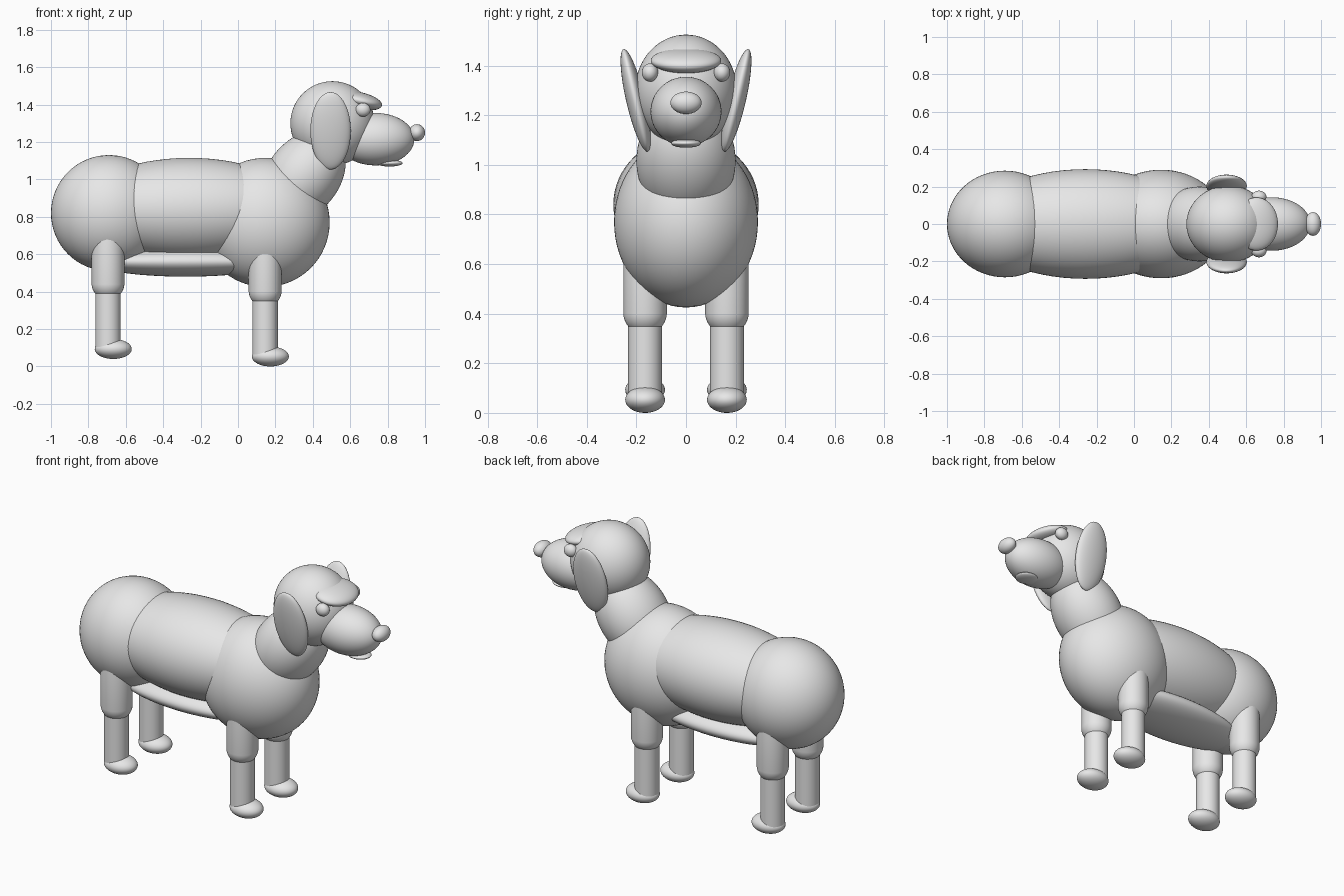
import bpy
import math
from mathutils import Vector

cube = bpy.data.objects.get("Cube")
if cube:
    bpy.data.objects.remove(cube, do_unlink=True)

GREY = (0.8, 0.8, 0.8, 1)
grey = bpy.data.materials.new("plain_grey")
grey.use_nodes = True
grey.diffuse_color = GREY
for node in grey.node_tree.nodes:
    if node.type == "BSDF_PRINCIPLED":
        node.inputs["Base Color"].default_value = GREY


def finish(name):
    obj = bpy.context.object
    obj.name = name
    obj.data.materials.append(grey)
    bpy.ops.object.shade_smooth_by_angle(angle=math.radians(40))
    return obj


def ellipsoid(name, centre, radii, rotation=(0, 0, 0)):
    bpy.ops.mesh.primitive_uv_sphere_add(segments=64, ring_count=32, location=centre, rotation=rotation)
    bpy.context.object.scale = radii
    return finish(name)


def capsule(name, centre, radius, bottom, top):
    # A sphere whose upper half is raised to form a straight-sided limb
    bpy.ops.mesh.primitive_uv_sphere_add(segments=48, ring_count=25, radius=radius,
                                         location=(centre[0], centre[1], bottom + radius))
    for v in bpy.context.object.data.vertices:
        if v.co.z > 0:
            v.co.z += top - bottom - 2 * radius
    return finish(name)


def cylinder(name, centre, radius, bottom, top):
    bpy.ops.mesh.primitive_cylinder_add(vertices=48, radius=radius, depth=top - bottom,
                                        location=(centre[0], centre[1], (bottom + top) / 2))
    return finish(name)


# Body
ellipsoid("rump", (-0.69, 0, 0.82), (0.31, 0.285, 0.31))
ellipsoid("torso", (-0.26, 0, 0.84), (0.6, 0.293, 0.275))
ellipsoid("belly", (-0.28, 0, 0.56), (0.5, 0.2, 0.08))
ellipsoid("chest", (0.145, 0, 0.77), (0.345, 0.29, 0.345))
ellipsoid("neck", (0.35, 0, 1.017), (0.195, 0.2, 0.27), (0, 0.657, 0))

# Head and face
ellipsoid("head", (0.505, 0, 1.3), (0.225, 0.205, 0.225))
ellipsoid("muzzle", (0.735, 0, 1.215), (0.208, 0.143, 0.14))
ellipsoid("nose", (0.957, 0, 1.25), (0.043, 0.063, 0.045))
ellipsoid("mouth", (0.81, 0, 1.087), (0.07, 0.06, 0.018))
ellipsoid("brow", (0.655, 0, 1.42), (0.117, 0.142, 0.045), (0, 0.22, 0))

# Paired parts
for side, s in (("left", 1), ("right", -1)):
    ellipsoid(f"{side}_eye", (0.668, s * 0.145, 1.372), (0.04, 0.033, 0.037))
    ellipsoid(f"{side}_ear", (0.495, s * 0.203, 1.26), (0.108, 0.038, 0.212), (-s * 0.23, 0, 0))
    for end, x, lift in (("front", 0.145, 0), ("back", -0.695, 0.04)):
        place = Vector((x, s * 0.165))
        capsule(f"{side}_{end}_upper_leg", place, 0.088, lift + 0.317, 0.76)
        cylinder(f"{side}_{end}_lower_leg", place, 0.068, lift + 0.06, 0.5)
        ellipsoid(f"{side}_{end}_foot", (x + 0.028, s * 0.165, lift + 0.053), (0.099, 0.08, 0.053))
